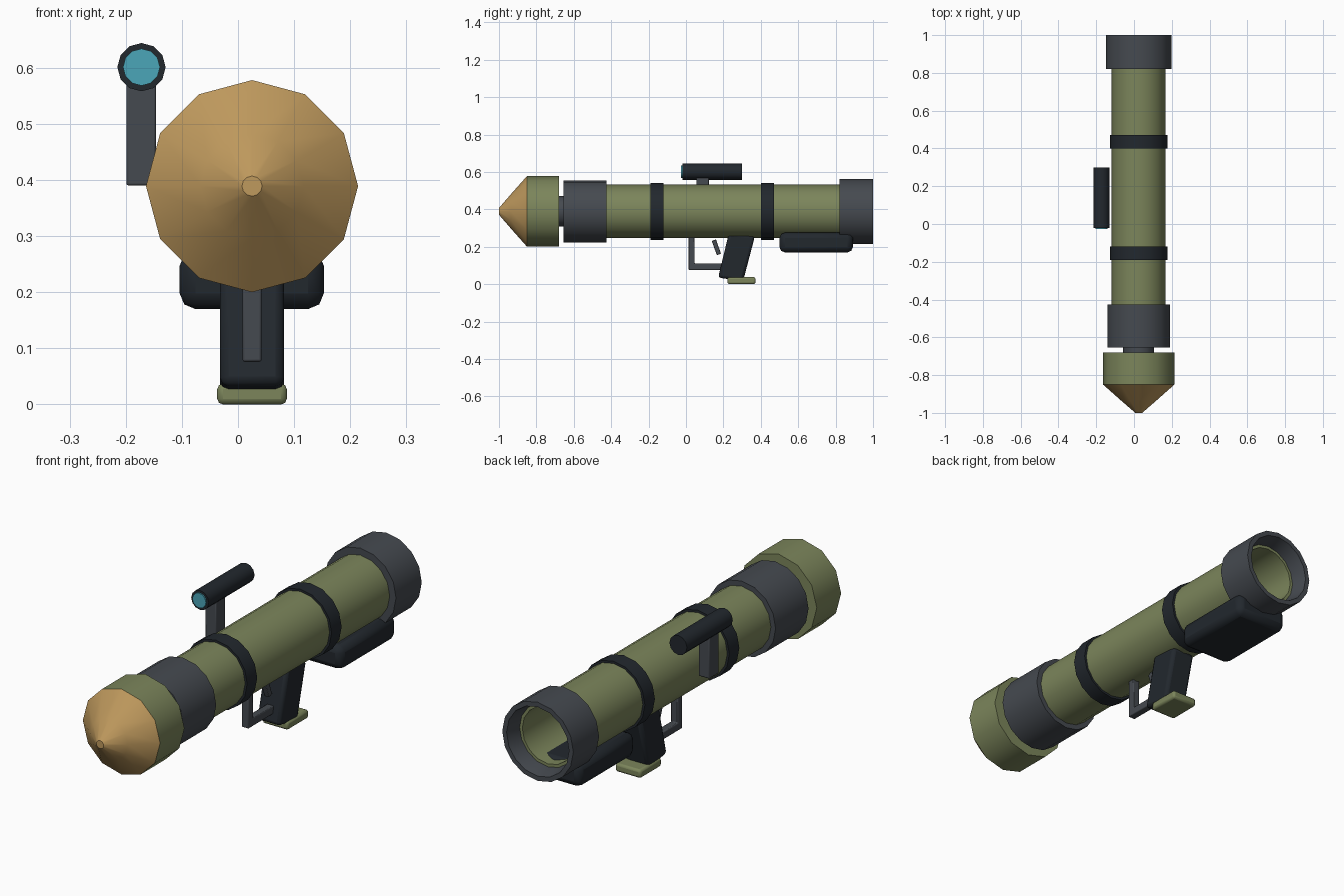
import bpy, bmesh, math

if "Cube" in bpy.data.objects:
    bpy.data.objects.remove(bpy.data.objects["Cube"])

CX, CZ = 0.025, 0.389  # axis of the launch tube


def material(name, r, g, b):
    m = bpy.data.materials.new(name)
    m.diffuse_color = (r, g, b, 1)
    m.use_nodes = True
    m.node_tree.nodes["Principled BSDF"].inputs["Base Color"].default_value = m.diffuse_color
    return m


OLIVE = material("olive", 0.20, 0.235, 0.105)
DARK = material("dark", 0.016, 0.021, 0.027)
STEEL = material("steel", 0.06, 0.068, 0.08)
BRASS = material("brass", 0.52, 0.32, 0.11)
GLASS = material("glass", 0.07, 0.38, 0.48)


def finish(bm, name, mat, bevel=0):
    bmesh.ops.recalc_face_normals(bm, faces=bm.faces)
    me = bpy.data.meshes.new(name)
    bm.to_mesh(me)
    bm.free()
    me.materials.append(mat)
    ob = bpy.data.objects.new(name, me)
    bpy.context.collection.objects.link(ob)
    if bevel:
        mod = ob.modifiers.new("bevel", "BEVEL")
        mod.width, mod.segments, mod.limit_method = bevel, 2, "ANGLE"
    bpy.ops.object.select_all(action="DESELECT")
    ob.select_set(True)
    bpy.context.view_layer.objects.active = ob
    bpy.ops.object.shade_smooth_by_angle(angle=math.radians(40))
    return ob


def lathe(name, profile, mat, sides=12, x=CX, z=CZ, closed=False):
    """Spin (y, radius) points round an axis along y; closed makes a hollow ring."""
    bm = bmesh.new()
    rings = []
    for y, r in profile:
        ang = [math.tau * i / sides for i in range(sides)]
        rings.append([bm.verts.new((x + r * math.sin(a), y, z + r * math.cos(a))) for a in ang])
    pairs = list(zip(rings, rings[1:]))
    if closed:
        pairs.append((rings[-1], rings[0]))
    else:
        bm.faces.new(rings[0])
        bm.faces.new(rings[-1])
    for a, b in pairs:
        for i in range(sides):
            j = (i + 1) % sides
            bm.faces.new((a[i], a[j], b[j], b[i]))
    return finish(bm, name, mat)


def slab(name, outline, x0, x1, mat, bevel=0):
    """Extrude a (y, z) side outline from x0 to x1."""
    bm = bmesh.new()
    face = bm.faces.new([bm.verts.new((x0, y, z)) for y, z in outline])
    ext = bmesh.ops.extrude_face_region(bm, geom=[face])["geom"]
    bmesh.ops.translate(bm, vec=(x1 - x0, 0, 0),
                        verts=[v for v in ext if isinstance(v, bmesh.types.BMVert)])
    return finish(bm, name, mat, bevel)


def rect(y0, y1, z0, z1):
    return [(y0, z0), (y1, z0), (y1, z1), (y0, z1)]


# launch tube with its front collar and rear flare
lathe("launch_tube", [(-0.62, 0.143), (0.93, 0.143), (0.93, 0.125), (-0.62, 0.125)],
      OLIVE, 16, closed=True)
lathe("front_collar", [(-0.655, 0.166), (-0.425, 0.166), (-0.425, 0.138), (-0.655, 0.138)],
      STEEL, 16, closed=True)
lathe("rear_flare", [(0.82, 0.174), (1.0, 0.174), (1.0, 0.153), (0.93, 0.138), (0.82, 0.138)],
      STEEL, 16, closed=True)

# straps
for name, y in (("front_strap", -0.19), ("rear_strap", 0.40)):
    lathe(name, [(y, 0.153), (y + 0.07, 0.153), (y + 0.07, 0.138), (y, 0.138)],
          DARK, 16, closed=True)

# warhead
lathe("warhead_neck", [(-0.70, 0.082), (-0.45, 0.082)], STEEL)
lathe("warhead_body", [(-0.85, 0.189), (-0.68, 0.189)], OLIVE)
lathe("warhead_nose", [(-1.0, 0.018), (-0.936, 0.092), (-0.85, 0.189)], BRASS)

# sight and its post
lathe("sight_tube", [(-0.02, 0.043), (0.30, 0.043)], DARK, x=-0.172, z=0.601)
lathe("sight_lens", [(-0.026, 0.033), (-0.01, 0.033)], GLASS, x=-0.172, z=0.601)
slab("sight_post", rect(0.055, 0.122, 0.39, 0.585), -0.199, -0.146, STEEL, 0.004)

# grip, grip base, trigger and guard
slab("grip", [(0.172, 0.035), (0.305, 0.015), (0.368, 0.255), (0.23, 0.275)],
     -0.032, 0.082, DARK, 0.015)
slab("grip_base", rect(0.222, 0.372, 0.0, 0.037), -0.037, 0.087, OLIVE, 0.01)
slab("trigger_guard", [(0.013, 0.26), (0.013, 0.076), (0.2, 0.076), (0.2, 0.11),
                       (0.046, 0.11), (0.046, 0.26)], 0.008, 0.042, STEEL, 0.004)
slab("trigger", [(0.138, 0.23), (0.165, 0.155), (0.187, 0.163), (0.16, 0.24)],
     0.013, 0.037, STEEL, 0.003)

# shoulder rest
slab("shoulder_rest", rect(0.50, 0.892, 0.17, 0.275), -0.104, 0.153, DARK, 0.028)
